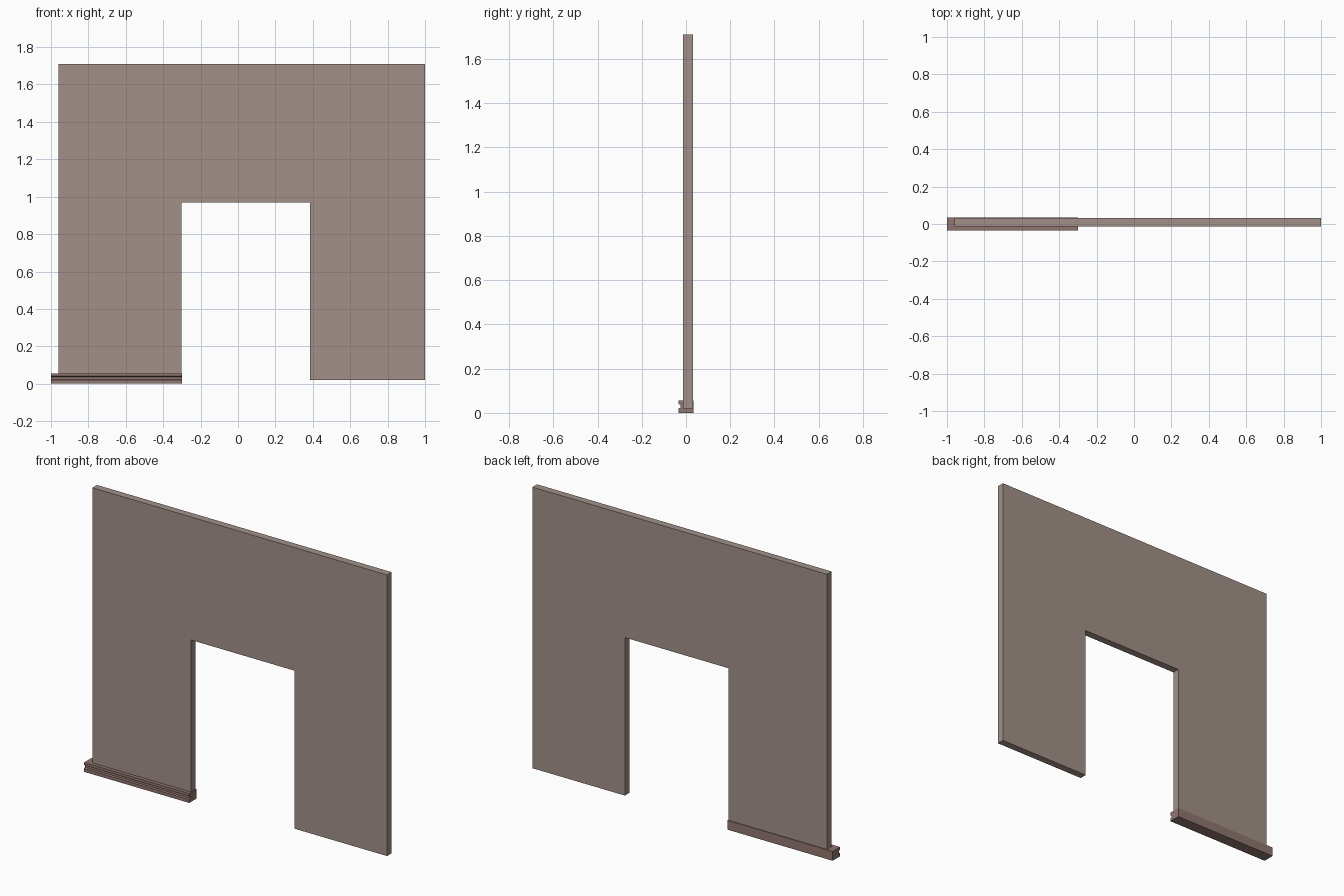
import bpy, bmesh
from mathutils import Vector

if "Cube" in bpy.data.objects:
    bpy.data.objects.remove(bpy.data.objects["Cube"])


def material(name, rgb):
    m = bpy.data.materials.new(name)
    m.diffuse_color = (*rgb, 1)
    m.use_nodes = True
    m.node_tree.nodes["Principled BSDF"].inputs["Base Color"].default_value = m.diffuse_color
    return m


def extrude_profile(name, points, direction, mat):
    """Extrude a closed 3D outline along a direction into a solid."""
    bm = bmesh.new()
    face = bm.faces.new([bm.verts.new(p) for p in points])
    out = bmesh.ops.extrude_face_region(bm, geom=[face], use_keep_orig=True)
    moved = [g for g in out["geom"] if isinstance(g, bmesh.types.BMVert)]
    bmesh.ops.translate(bm, verts=moved, vec=Vector(direction))
    bmesh.ops.recalc_face_normals(bm, faces=bm.faces)
    mesh = bpy.data.meshes.new(name)
    bm.to_mesh(mesh)
    bm.free()
    mesh.materials.append(mat)
    obj = bpy.data.objects.new(name, mesh)
    bpy.context.collection.objects.link(obj)
    return obj


wall_mat = material("wall_plaster", (0.36, 0.28, 0.25))
trim_mat = material("trim_wood", (0.28, 0.18, 0.16))

# Wall panel with a doorway, drawn as an outline in x-z
wall = [(-0.96, 0.02), (-0.303, 0.02), (-0.303, 0.97), (0.385, 0.97),
        (0.385, 0.02), (1.0, 0.02), (1.0, 1.71), (-0.96, 1.71)]
extrude_profile("doorway_wall", [(x, -0.013, z) for x, z in wall],
                (0, 0.044, 0), wall_mat)

# Grooved baseboard under the left side, drawn as a section in y-z
board = [(-0.035, 0), (0.035, 0), (0.035, 0.056), (-0.035, 0.056),
         (-0.035, 0.04), (-0.024, 0.037), (-0.024, 0.023), (-0.035, 0.02)]
extrude_profile("baseboard", [(-1.0, y, z) for y, z in board],
                (0.70, 0, 0), trim_mat)
